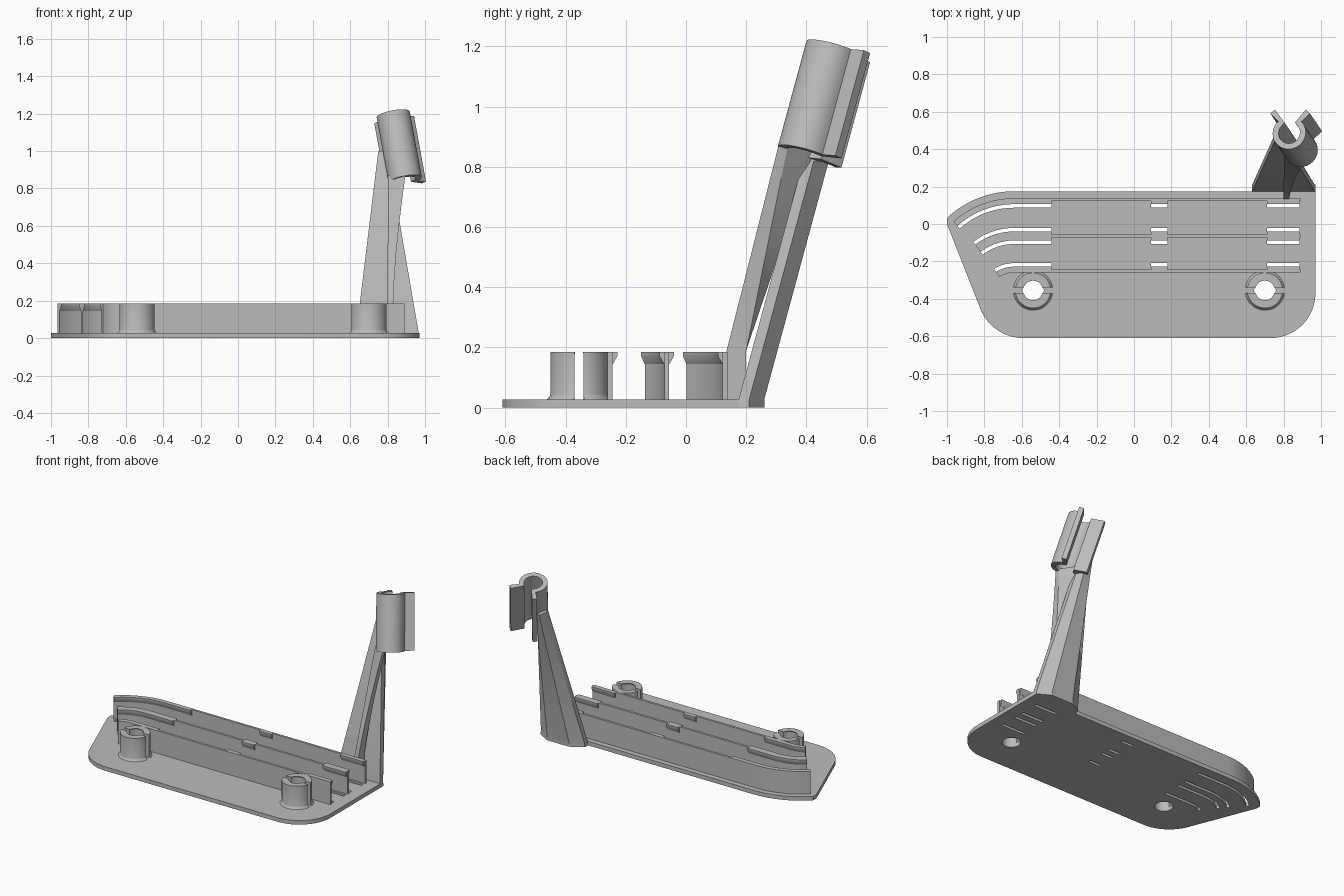
import bpy, bmesh, math
from mathutils import Vector

if "Cube" in bpy.data.objects:
    bpy.data.objects.remove(bpy.data.objects["Cube"], do_unlink=True)

grey = bpy.data.materials.new("plain grey")
grey.use_nodes = True
grey.diffuse_color = (0.5, 0.5, 0.5, 1)
grey.node_tree.nodes["Principled BSDF"].inputs["Base Color"].default_value = (0.5, 0.5, 0.5, 1)

BASE, TOP = 0.028, 0.185
BEND_X = -0.64


def finish(obj, bm):
    bmesh.ops.remove_doubles(bm, verts=bm.verts, dist=0.0001)
    bmesh.ops.recalc_face_normals(bm, faces=bm.faces)
    bm.to_mesh(obj.data)
    bm.free()
    obj.data.materials.clear()
    obj.data.materials.append(grey)
    for o in bpy.context.selected_objects:
        o.select_set(False)
    obj.select_set(True)
    bpy.context.view_layer.objects.active = obj
    bpy.ops.object.shade_smooth_by_angle(angle=math.radians(30))


def loft(name, rings):
    """Closed solid through rings of 3D points."""
    bm = bmesh.new()
    loops = [[bm.verts.new(p) for p in ring] for ring in rings]
    n = len(loops[0])
    for a, b in zip(loops, loops[1:]):
        for i in range(n):
            j = (i + 1) % n
            bm.faces.new((a[i], a[j], b[j], b[i]))
    caps = [bm.faces.new(loops[0]), bm.faces.new(loops[-1])]
    bmesh.ops.triangulate(bm, faces=caps)
    obj = bpy.data.objects.new(name, bpy.data.meshes.new(name))
    bpy.context.collection.objects.link(obj)
    finish(obj, bm)
    return obj


def at(loop, z):
    return [(x, y, z) for x, y in loop]


def prism(name, loop, z0, z1):
    return loft(name, [at(loop, z0), at(loop, z1)])


def arc(cx, cy, r, a0, a1, n=16):
    angles = [math.radians(a0 + (a1 - a0) * i / n) for i in range(n + 1)]
    return [(cx + r * math.cos(a), cy + r * math.sin(a)) for a in angles]


def band(y, r, x0, x1, off0, off1):
    """Strip beside a rail line that is straight, then bends forward."""
    xs = [x1]
    if x0 < BEND_X:
        xs += [BEND_X + (x0 - BEND_X) * i / 14 for i in range(15)]
    else:
        xs.append(x0)
    sides = []
    for off in (off0, off1):
        side = []
        for x in xs:
            s = max(0, BEND_X - x) / r
            c = math.sqrt(1 - s * s)
            side.append((x - s * off, y - r * (1 - c) + c * off))
        sides.append(side)
    return sides[0] + sides[1][::-1]


# Rails with snap lips; slots in the base lie under the lips
slots = []
rails = [("back_rail", 0.13, 0.48, -0.96, (-1,)),
         ("middle_rail", -0.064, 0.32, -0.835, (-1, 1)),
         ("front_rail", -0.252, 0.16, -0.725, (1,))]
for name, y, r, end, sides in rails:
    prism(name, band(y, r, end, 0.89, -0.008, 0.008), BASE - 0.005, TOP)
    for side in sides:
        for k, (x0, x1) in enumerate([(end, -0.44), (0.09, 0.18), (0.71, 0.885)]):
            low = band(y, r, x0, x1, side * 0.006, side * 0.009)
            high = band(y, r, x0, x1, side * 0.006, side * 0.024)
            loft(f"{name}_lip_{k}", [at(low, 0.145), at(high, 0.172), at(high, TOP)])
            slots.append(band(y, r, x0, x1, side * 0.022, side * 0.043))

# Base plate outline with slots and post holes
POSTS = [(-0.54, -0.355), (0.70, -0.355)]
outline = arc(BEND_X, -0.35, 0.525, 90, 133, 20)
outline += [(-1.0, 0.0)]
outline += arc(-0.59, -0.36, 0.25, 205, 270)
outline += arc(0.73, -0.37, 0.24, 270, 360)
outline += [(0.97, 0.175)]
holes = [arc(x, y, 0.058, 0, 345, 23) for x, y in POSTS]

curve = bpy.data.curves.new("base_plate", "CURVE")
curve.dimensions = "2D"
curve.fill_mode = "BOTH"
curve.extrude = BASE / 2
for loop in [outline] + holes + slots:
    spline = curve.splines.new("POLY")
    spline.points.add(len(loop) - 1)
    for point, (x, y) in zip(spline.points, loop):
        point.co = (x, y, 0, 1)
    spline.use_cyclic_u = True
plate = bpy.data.objects.new("base_plate", curve)
bpy.context.collection.objects.link(plate)
for o in bpy.context.selected_objects:
    o.select_set(False)
plate.select_set(True)
bpy.context.view_layer.objects.active = plate
bpy.ops.object.convert(target="MESH")
plate = bpy.context.view_layer.objects.active
bm = bmesh.new()
bm.from_mesh(plate.data)
bmesh.ops.translate(bm, verts=bm.verts, vec=(0, 0, BASE / 2))
finish(plate, bm)

# Split posts with a flared foot
for i, (x, y) in enumerate(POSTS):
    for j, a in enumerate((0, 180)):
        def half(outer, inner=0.058):
            return (arc(x, y, outer, a + 9, a + 171, 20)
                    + arc(x, y, inner, a + 165, a + 15, 20))
        loft(f"post_{i}_half_{j}", [at(half(0.106), BASE - 0.004), at(half(0.106), BASE),
                                    at(half(0.098), BASE + 0.008), at(half(0.095), BASE + 0.018),
                                    at(half(0.095), TOP - 0.01), at(half(0.095, 0.052), TOP)])


# Leaning arm: wide tapered back with a bevelled spine
def arm_ring(x0, x1, z, lean_z):
    dy = 0.268 * lean_z
    w = x1 - x0
    return [(x0, 0.175 + dy, z), (x1, 0.175 + dy, z), (x1, 0.21 + dy, z),
            (x1 - 0.25 * w, 0.26 + dy, z), (x0 + 0.25 * w, 0.26 + dy, z), (x0, 0.21 + dy, z)]


loft("arm", [arm_ring(0.63, 0.97, 0, 0), arm_ring(0.632, 0.966, BASE, 0),
             arm_ring(0.728, 0.83, 0.82, 0.80), arm_ring(0.75, 0.785, 1.0, 0.98)])

# Twisting rib in front of the arm
foot = [(0.80, 0.135), (0.83, 0.135), (0.83, 0.2), (0.80, 0.2)]
head = [(0.802, 0.36), (0.895, 0.307), (0.895, 0.338), (0.835, 0.43)]


def rib_ring(z):
    t = max(0, (z - 0.19) / 0.68)
    ring = []
    for i, (f, h) in enumerate(zip(foot, head)):
        y = f[1] + (h[1] - f[1]) * t
        ring.append((f[0] + (h[0] - f[0]) * t ** 1.5, y, z))
    return ring


loft("arm_rib", [rib_ring(z) for z in (BASE - 0.01, 0.19, 0.33, 0.47, 0.6, 0.74, 0.87)])

# Open clip: round wall, narrow neck and flared lips
centre = [(-0.096, 0.118)] + arc(0, 0, 0.074, 127, 413, 32) + [(0.096, 0.118)]
pts = [Vector(p) for p in centre]
inner, outer = [], []
for i, p in enumerate(pts):
    d0 = (p - pts[max(i - 1, 0)]).normalized()
    d1 = (pts[min(i + 1, len(pts) - 1)] - p).normalized()
    d = (d0 + d1).normalized()
    side = Vector((-d.y, d.x)) * 0.016
    inner.append(p + side)
    outer.append(p - side)
section = inner + outer[::-1]

top_centre = Vector((0.83, 0.487, 1.195))
low_centre = Vector((0.894, 0.392, 0.845))
axis = (top_centre - low_centre).normalized()
across = Vector((1, 0, -axis.x / axis.z)).normalized()
back = axis.cross(across)
loft("clip", [[c + across * p.x + back * p.y for p in section] for c in (low_centre, top_centre)])
